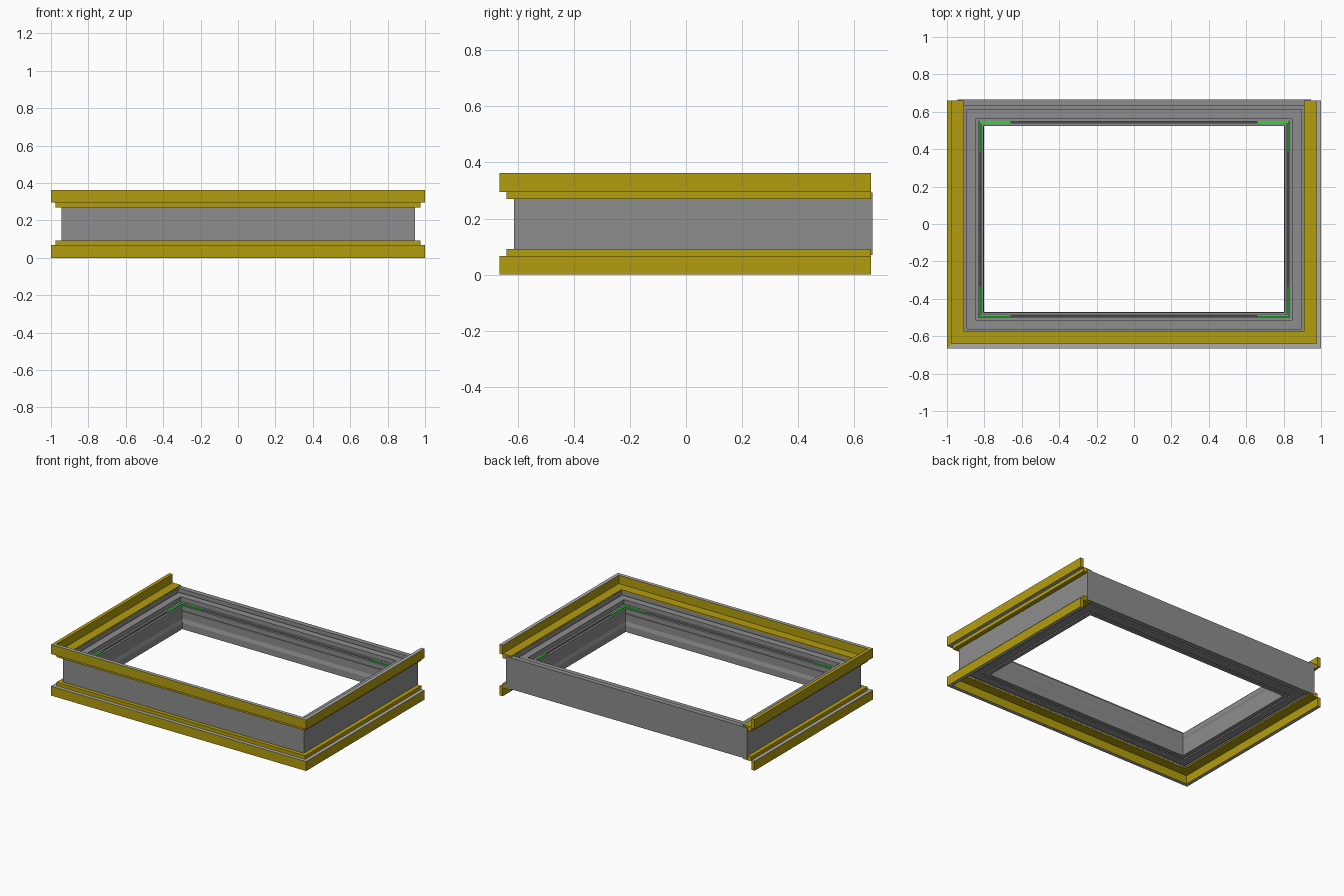
import bpy, bmesh

if "Cube" in bpy.data.objects:
    bpy.data.objects.remove(bpy.data.objects["Cube"])

H = 0.362  # total height


def material(name, rgb):
    m = bpy.data.materials.new(name)
    m.diffuse_color = (*rgb, 1)
    m.use_nodes = True
    m.node_tree.nodes["Principled BSDF"].inputs["Base Color"].default_value = m.diffuse_color
    return m


YELLOW = material("yellow_trim", (0.45, 0.34, 0.004))
GREEN = material("green_clip", (0.02, 0.75, 0.03))
GREY = material("grey", (0.27, 0.27, 0.27))
LIGHT = material("light_grey_edge", (0.42, 0.42, 0.42))
DARK = material("dark_gasket", (0.06, 0.06, 0.06))


def finish(name, bm, mats):
    bmesh.ops.recalc_face_normals(bm, faces=bm.faces[:])
    me = bpy.data.meshes.new(name)
    bm.to_mesh(me)
    bm.free()
    for m in mats:
        me.materials.append(m)
    ob = bpy.data.objects.new(name, me)
    bpy.context.collection.objects.link(ob)
    return ob


def sweep(name, profile, rect, mats, closed=True):
    """Sweep a (inward offset, z) profile round a rectangle, or a U open at the back."""
    x0, x1, y0, y1 = rect
    bm = bmesh.new()
    rings = [[], [], [], []]
    for d, z in profile:
        yb = y1 - d if closed else y1
        corners = [(x0 + d, yb), (x0 + d, y0 + d), (x1 - d, y0 + d), (x1 - d, yb)]
        for ring, (x, y) in zip(rings, corners):
            ring.append(bm.verts.new((x, y, z)))
    n = len(profile)
    for s in range(4 if closed else 3):
        a, b = rings[s], rings[(s + 1) % 4]
        for i in range(n):
            j = (i + 1) % n
            f = bm.faces.new((a[i], a[j], b[j], b[i]))
            # flat edges of the fascia are bare grey, others take the main colour
            flat = abs(profile[i][1] - profile[j][1]) < 1e-5
            edge = max(profile[i][0], profile[j][0]) < 0.03
            left_top = s == 0 and profile[i][1] > 0.35
            if len(mats) > 1 and flat and edge and not left_top:
                f.material_index = 1
    if not closed:
        bm.faces.new(rings[0])
        bm.faces.new(rings[3][::-1])
    return finish(name, bm, mats)


# Main frame with stepped inside and grooved underside
body_rect = (-0.945, 0.945, -0.613, 0.665)
body = [(0, 0.07), (0, 0.292), (0.035, 0.292), (0.035, 0.262), (0.05, 0.262),
        (0.05, 0.272), (0.10, 0.272), (0.10, 0.24), (0.114, 0.24), (0.114, 0.225),
        (0.129, 0.225), (0.129, 0.235), (0.14, 0.235), (0.14, 0.205), (0.134, 0.19),
        (0.134, 0.14), (0.142, 0.115), (0.142, 0.07), (0.115, 0.07), (0.115, 0.08),
        (0.105, 0.08), (0.105, 0.07), (0.05, 0.07), (0.05, 0.08), (0.038, 0.08),
        (0.038, 0.07)]
sweep("main_frame", body, body_rect, [GREY])

# Gasket in the inner groove
sweep("inner_gasket", [(0.115, 0.226), (0.115, 0.232), (0.128, 0.232), (0.128, 0.226)],
      body_rect, [DARK])

# Yellow trim rails round front and sides, above and mirrored below
trim = [(0, H), (0, 0.295), (0.025, 0.295), (0.025, 0.27), (0.055, 0.27),
        (0.055, 0.293), (0.09, 0.293), (0.09, 0.302), (0.025, 0.302), (0.025, H)]
trim_rect = (-1, 1, -0.665, 0.66)
sweep("upper_trim", trim, trim_rect, [YELLOW, LIGHT], closed=False)
sweep("lower_trim", [(d, H - z) for d, z in trim], trim_rect, [YELLOW, LIGHT], closed=False)

# Green L-shaped clips in the groove corners
X, YF, YB = 0.83, -0.498, 0.55
for side, sx in (("left", -1), ("right", 1)):
    for end, y, sy in (("front", YF, -1), ("back", YB, 1)):
        t = 0.012
        pts = [(0, 0), (0.17, 0), (0.17, t), (t, t), (t, 0.165), (0, 0.165)]
        bm = bmesh.new()
        base = bm.faces.new([bm.verts.new((sx * (X - u), y - sy * v, 0.229)) for u, v in pts])
        up = bmesh.ops.extrude_face_region(bm, geom=[base])["geom"]
        bmesh.ops.translate(bm, vec=(0, 0, 0.01),
                            verts=[g for g in up if isinstance(g, bmesh.types.BMVert)])
        finish(f"{end}_{side}_clip", bm, [GREEN])
